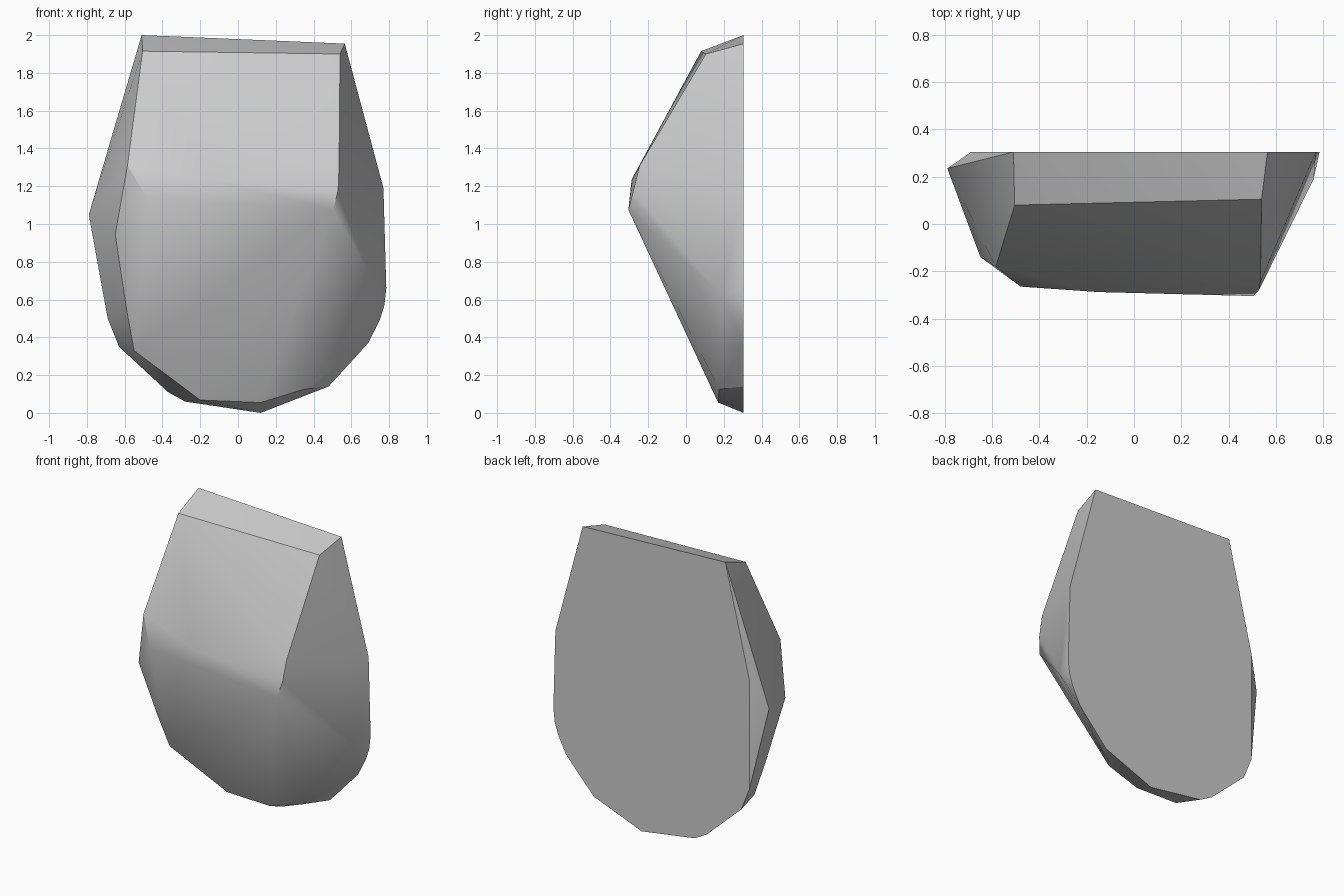
import bpy, bmesh, math

cube = bpy.data.objects.get("Cube")
if cube:
    bpy.data.objects.remove(cube, do_unlink=True)

BACK = 0.305

# Flat back outline (x, z)
outline = [(-0.51, 2.0), (0.565, 1.955), (0.77, 1.19), (0.785, 0.66), (0.775, 0.57),
           (0.75, 0.49), (0.69, 0.37), (0.48, 0.14), (0.12, 0.0), (-0.28, 0.06),
           (-0.37, 0.11), (-0.63, 0.35), (-0.69, 0.5), (-0.69, 1.25)]

# Chiselled front corners (x, y, z)
top_edge = [(-0.505, 0.08, 1.915), (0.54, 0.105, 1.90)]
brow = [(-0.585, -0.18, 1.31), (-0.48, -0.265, 1.135), (-0.15, -0.288, 1.235),
        (0.1, -0.287, 1.21), (0.535, -0.245, 1.31), (0.53, -0.278, 1.18),
        (0.505, -0.305, 1.075)]
sides = [(-0.79, 0.235, 1.05), (-0.65, -0.14, 0.945), (-0.59, -0.02, 0.55),
         (0.76, 0.19, 0.62)]
lower_edge = [(-0.55, 0.05, 0.33), (-0.27, 0.155, 0.115), (-0.2, 0.165, 0.068),
              (0.12, 0.17, 0.055), (0.35, 0.175, 0.125)]

# Faceted stone as the hull of its corners
bm = bmesh.new()
for p in [(x, BACK, z) for x, z in outline] + top_edge + brow + sides + lower_edge:
    bm.verts.new(p)
hull = bmesh.ops.convex_hull(bm, input=bm.verts)
loose = [v for v in bm.verts if not v.link_faces]
bmesh.ops.delete(bm, geom=loose, context='VERTS')
bmesh.ops.dissolve_limit(bm, angle_limit=math.radians(1), verts=bm.verts, edges=bm.edges)
bmesh.ops.recalc_face_normals(bm, faces=bm.faces)

mesh = bpy.data.meshes.new("stone")
bm.to_mesh(mesh)
bm.free()
stone = bpy.data.objects.new("stone", mesh)
bpy.context.collection.objects.link(stone)

# Plain grey stone
grey = bpy.data.materials.new("stone_grey")
grey.use_nodes = True
colour = (0.6, 0.6, 0.6, 1)
grey.diffuse_color = colour
grey.node_tree.nodes["Principled BSDF"].inputs["Base Color"].default_value = colour
mesh.materials.append(grey)

# Soft shading with sharp creases
bpy.ops.object.select_all(action='DESELECT')
stone.select_set(True)
bpy.context.view_layer.objects.active = stone
bpy.ops.object.shade_smooth_by_angle(angle=math.radians(30))
